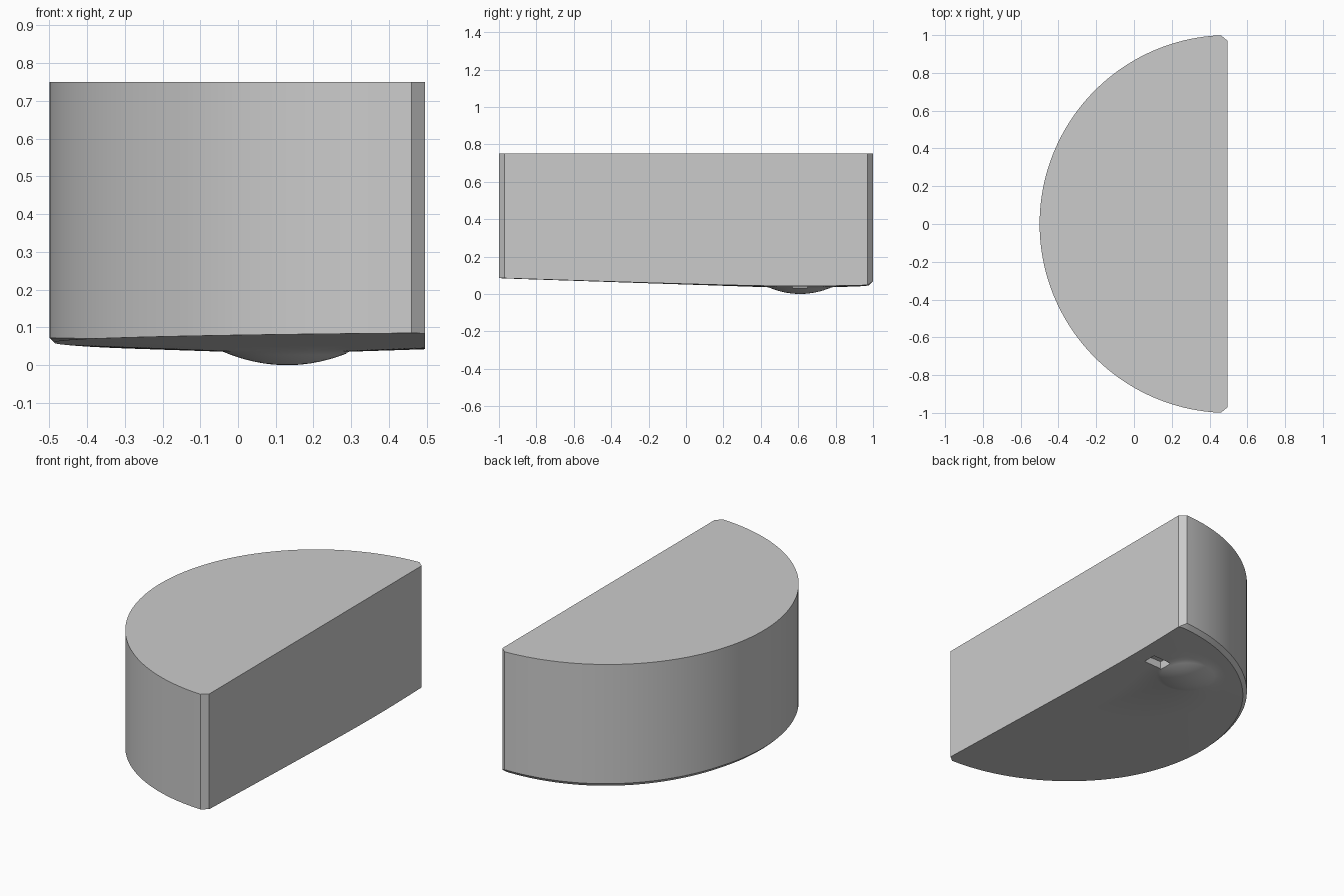
import bpy, bmesh, math
from mathutils import Vector

if "Cube" in bpy.data.objects:
    bpy.data.objects.remove(bpy.data.objects["Cube"])

HEIGHT = 0.75
FLAT_X = 0.495
DRAIN = Vector((0.13, 0.61))
BUMP_R = 0.17

grey = bpy.data.materials.new("light grey")
grey.use_nodes = True
grey.diffuse_color = (0.6, 0.6, 0.6, 1)
grey.node_tree.nodes["Principled BSDF"].inputs["Base Color"].default_value = grey.diffuse_color


def floor_z(p):
    """Shallow cone falling to the drain, with a rounded sump at its centre."""
    r = (p - DRAIN).length
    cone = 0.03 + 0.0335 * r
    if r < BUMP_R:
        rim = 0.03 + 0.0335 * BUMP_R
        return rim * (r / BUMP_R) ** 2
    return cone


# Half-round outline: arc, then clipped corners and the straight side
centre = Vector((0.5, 0))
ARC, SIDE = 96, 40
start = math.acos(-0.04)
outline = []
for i in range(ARC + 1):
    a = start + (2 * math.pi - 2 * start) * i / ARC
    p = centre + Vector((math.cos(a), math.sin(a)))
    soft = min(max((p.y + 0.5) / 0.8, 0), 1) * 0.022
    outline.append((p, soft))
for i in range(SIDE + 1):
    outline.append((Vector((FLAT_X, -0.97 + 1.94 * i / SIDE)), 0))

# Body rings, from the lid down the wall, round the soft edge and in to the sump
bm = bmesh.new()
lid, wall, edge = [], [], []
rims = [p + (centre - p).normalized() * s for p, s in outline]
for (p, soft), q in zip(outline, rims):
    lid.append(bm.verts.new((p.x, p.y, HEIGHT)))
    wall.append(bm.verts.new((p.x, p.y, floor_z(q) + soft)))
    edge.append(bm.verts.new((q.x, q.y, floor_z(q))))
rings = [lid, wall, edge]
for t in (0.66, 0.33):
    ring = []
    for q in rims:
        d = q - DRAIN
        p = DRAIN + d.normalized() * (BUMP_R + (d.length - BUMP_R) * t)
        ring.append(bm.verts.new((p.x, p.y, floor_z(p))))
    rings.append(ring)
for k in range(8, 0, -1):
    ring = []
    for q in rims:
        p = DRAIN + (q - DRAIN).normalized() * BUMP_R * k / 8 * 0.9999
        ring.append(bm.verts.new((p.x, p.y, floor_z(p))))
    rings.append(ring)

n = len(outline)
bm.faces.new(lid)
for a, b in zip(rings, rings[1:]):
    for i in range(n):
        j = (i + 1) % n
        bm.faces.new((a[i], a[j], b[j], b[i]))
tip = bm.verts.new((DRAIN.x, DRAIN.y, 0))
for i in range(n):
    bm.faces.new((rings[-1][i], rings[-1][(i + 1) % n], tip))
bmesh.ops.remove_doubles(bm, verts=bm.verts, dist=0.0003)
bmesh.ops.recalc_face_normals(bm, faces=bm.faces)
mesh = bpy.data.meshes.new("half_round_body")
bm.to_mesh(mesh)
bm.free()
body = bpy.data.objects.new("half_round_body", mesh)
bpy.context.collection.objects.link(body)
mesh.materials.append(grey)

# Small rectangular pocket in the underside beside the sump
bpy.ops.mesh.primitive_cube_add(size=1, location=(0.345, 0.61, 0.035))
cutter = bpy.context.object
cutter.name = "pocket_cutter"
cutter.scale = (0.115, 0.08, 0.09)
cutter.hide_render = True
cutter.data.materials.append(grey)
cut = body.modifiers.new("pocket", "BOOLEAN")
cut.operation = "DIFFERENCE"
cut.solver = "EXACT"
cut.object = cutter
bpy.ops.object.select_all(action="DESELECT")
body.select_set(True)
bpy.context.view_layer.objects.active = body
bpy.ops.object.modifier_apply(modifier=cut.name)
bpy.data.objects.remove(cutter)
bpy.ops.object.shade_smooth_by_angle(angle=math.radians(30))
